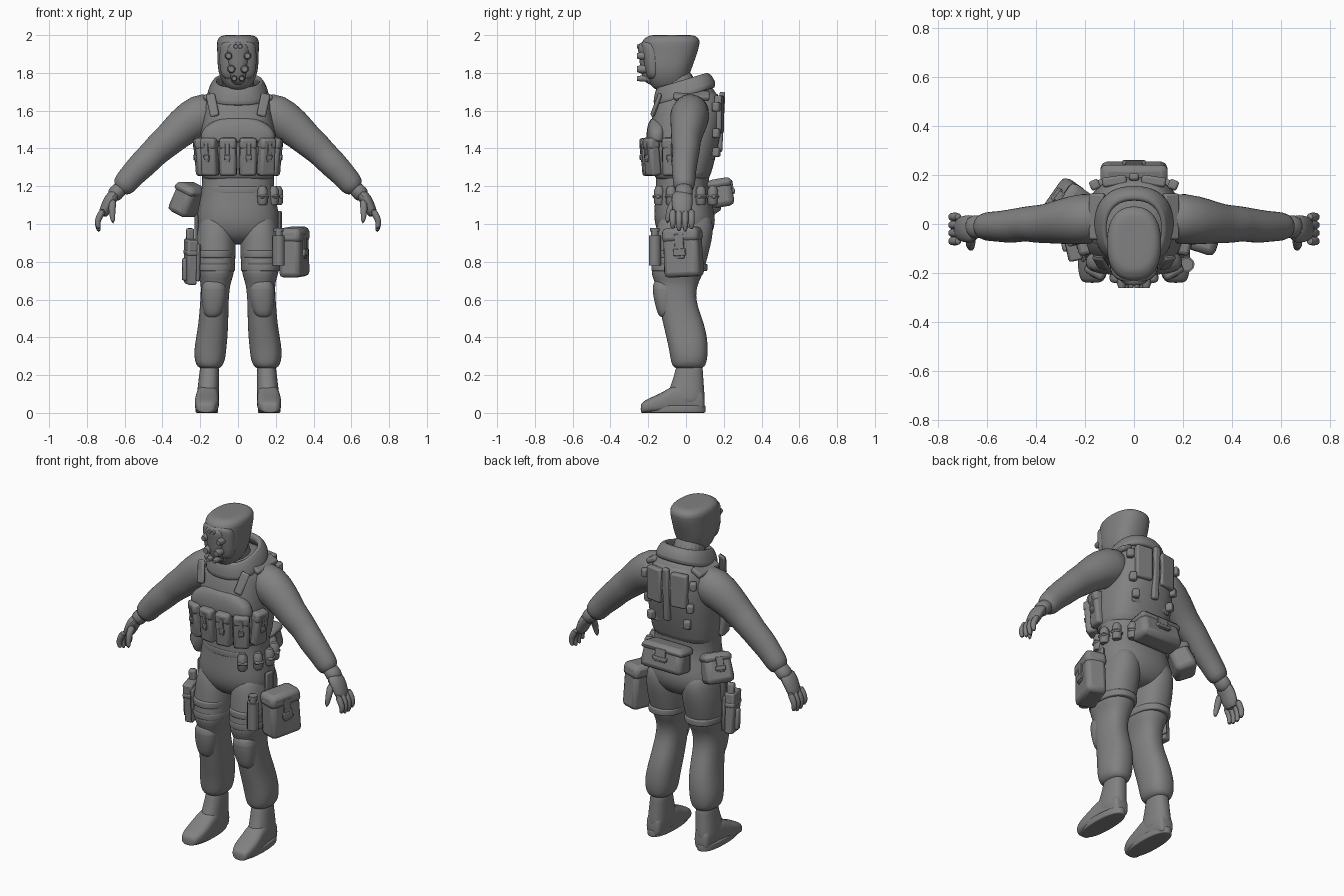
import bpy, bmesh, math
from mathutils import Vector, Matrix, Euler

if "Cube" in bpy.data.objects:
    bpy.data.objects.remove(bpy.data.objects["Cube"], do_unlink=True)

grey = bpy.data.materials.new("plain_grey")
grey.use_nodes = True
tone = (0.22, 0.22, 0.22, 1)
grey.diffuse_color = tone
grey.node_tree.nodes["Principled BSDF"].inputs["Base Color"].default_value = tone
parts = []


def finish(name, mesh_data, subdivision=0, bevel=0):
    bmesh.ops.recalc_face_normals(mesh_data, faces=mesh_data.faces)
    mesh = bpy.data.meshes.new(name)
    mesh_data.to_mesh(mesh)
    mesh_data.free()
    mesh.materials.append(grey)
    part = bpy.data.objects.new(name, mesh)
    bpy.context.collection.objects.link(part)
    if bevel:
        modifier = part.modifiers.new("Bevel", "BEVEL")
        modifier.width, modifier.segments = bevel, 2
    if subdivision:
        modifier = part.modifiers.new("Subdivision", "SUBSURF")
        modifier.levels = modifier.render_levels = subdivision
    parts.append(part)


def skin(name, rings, subdivision, closed=False):
    """Bridge rings of points, then cap the ends or join them."""
    mesh_data = bmesh.new()
    loops = [[mesh_data.verts.new(point) for point in ring] for ring in rings]
    following = loops[1:] + loops[:1] if closed else loops[1:]
    for lower, upper in zip(loops, following):
        for i in range(len(lower)):
            mesh_data.faces.new((lower[i - 1], lower[i], upper[i], upper[i - 1]))
    if not closed:
        mesh_data.faces.new(loops[0])
        mesh_data.faces.new(loops[-1])
    finish(name, mesh_data, subdivision)


def loft(name, rings, side=1, upright=True, power=0.85, tilt=0, closed=False, count=20):
    """Rings are (station, x low, x high, low, high); the last pair is y, or z when lying."""
    outlines = []
    for station, left, right, low, high in rings:
        outline = []
        for i in range(count):
            angle = math.tau * i / count
            across, along = (math.copysign(abs(value) ** power, value)
                             for value in (math.cos(angle), math.sin(angle)))
            x = side * ((left + right) + across * (right - left)) / 2
            other = ((low + high) + along * (high - low)) / 2
            outline.append((x, other, station + tilt * other) if upright else (x, station, other))
        outlines.append(outline)
    skin(name, outlines, 2, closed)


def even(rows):
    """Turn (height, half width, front, back) rows into centred rings."""
    return [(height, -half, half, front, back) for height, half, front, back in rows]


def hoop(name, height, left, right, front, back, side=1):
    """A strap with rounded rims around a limb or the waist."""
    rings = []
    for lift, swell in ((-0.02, 0), (-0.02, 0.006), (0.02, 0.006), (0.02, 0)):
        rings.append((height + lift, left - swell, right + swell, front - swell, back + swell))
    loft(name, rings, side)


def tube(name, path, side=1, subdivision=0, count=12, depth=1):
    """Path points are (x, y, z, radius); depth scales the radius in y."""
    points = [Vector((side * x, y, z)) for x, y, z, radius in path]
    rings = []
    for i, point in enumerate(path):
        heading = (points[min(i + 1, len(points) - 1)] - points[max(i - 1, 0)]).normalized()
        guide = Vector((1, 0, 0)) if abs(heading.y) > abs(heading.z) else Vector((0, 1, 0))
        along = (guide - heading * guide.dot(heading)).normalized()
        across = heading.cross(along)
        turns = [math.tau * k / count for k in range(count)]
        rings.append([points[i] + point[-1] * (across * math.cos(turn) + along * depth * math.sin(turn))
                      for turn in turns])
    skin(name, rings, subdivision)


def place(location, turn=0, lean=0, roll=0):
    angles = [math.radians(angle) for angle in (lean, roll, turn)]
    return Matrix.Translation(location) @ Euler(angles).to_matrix().to_4x4()


def box(name, frame, size, offset=(0, 0, 0), bevel=0.01, taper=1):
    mesh_data = bmesh.new()
    bmesh.ops.create_cube(mesh_data, size=1)
    for vert in mesh_data.verts:
        narrow = taper if vert.co.z > 0 else 1
        scaled = Vector((vert.co.x * size[0] * narrow, vert.co.y * size[1] * narrow, vert.co.z * size[2]))
        vert.co = frame @ (scaled + Vector(offset))
    finish(name, mesh_data, bevel=bevel)


def pouch(name, frame, width, depth, height, bevel=0.015, taper=0.95):
    """Bag facing local -y with a flap, strap and buckle."""
    box(name, frame, (width, depth, height), bevel=bevel, taper=taper)
    box(name + "_flap", frame, (width * 1.03, depth * 1.08, height * 0.3), (0, 0, height * 0.36), bevel, taper)
    box(name + "_strap", frame, (width / 4, 0.01, height / 2), (0, -depth / 2, height / 8), 0.003)
    box(name + "_buckle", frame, (width / 3, 0.02, height / 7), (0, -depth / 2, 0), 0.004)


# Torso, vest and collar
loft("torso", even([(.89, .1, -.08, .08), (.93, .2, -.14, .13), (1, .224, -.17, .16), (1.08, .216, -.17, .15),
                    (1.2, .185, -.16, .11), (1.4, .2, -.16, .15), (1.6, .2, -.16, .18), (1.68, .17, -.14, .17),
                    (1.75, .1, -.1, .13)]))
loft("vest", even([(1.23, .18, -.15, .11), (1.24, .2, -.17, .13), (1.44, .21, -.2, .18),
                   (1.58, .19, -.18, .2), (1.65, .17, -.16, .19), (1.72, .13, -.12, .16)]), power=.75)
loft("chest_plate", even([(1.43, .18, -.2, -.1), (1.44, .2, -.21, -.1), (1.5, .2, -.21, -.1),
                          (1.57, .1, -.19, -.1)]), power=.7)
loft("collar", even([(1.66, .16, -.16, .14), (1.69, .17, -.18, .17), (1.78, .13, -.16, .12),
                     (1.76, .1, -.13, .08)]), tilt=.3, closed=True)
loft("neck", even([(1.66, .09, -.12, .08), (1.84, .09, -.13, .03)]))

# Hooded head and mask
loft("hood", even([(1.7, .05, -.17, -.02), (1.76, .09, -.2, .01), (1.82, .11, -.22, .03), (1.9, .11, -.23, .06),
                   (1.97, .115, -.24, .08), (1.99, .1, -.21, .06), (2, .08, -.19, .04), (2, .04, -.15, 0)]))
loft("hood_opening_rim", even([(1.76, .07, -.2, -.15), (1.8, .1, -.22, -.12), (1.94, .1, -.24, -.12),
                               (1.97, .08, -.24, -.15)]))
loft("face_mask", even([(1.73, .03, -.2, -.1), (1.78, .05, -.24, -.1), (1.9, .07, -.25, -.1),
                        (1.94, .07, -.26, -.1), (1.97, .04, -.24, -.1)]))

for side, word in ((1, "left_"), (-1, "right_")):
    # Eyepieces and filters
    for label, x, z, radius in (("goggle", .05, 1.89, .02), ("cheek_filter", .035, 1.82, .022),
                                ("chin_filter", .02, 1.77, .016), ("brow_lens", .012, 1.94, .014)):
        tube(word + label, [(x, -.2, z, radius), (x, -.24, z, radius), (x, -.26, z, radius * .7)], side)

    # Sleeves with soft folds
    tube(word + "sleeve", [(.1, .03, 1.6, .1), (.2, .02, 1.58, .12), (.3, .01, 1.51, .1), (.36, 0, 1.45, .087),
                           (.41, 0, 1.41, .084), (.45, 0, 1.37, .076), (.5, -.01, 1.32, .077),
                           (.56, -.01, 1.26, .067), (.6, -.01, 1.21, .066), (.63, -.01, 1.18, .05)],
         side, subdivision=1, count=18, depth=.92)
    tube(word + "glove_cuff", [(.6, -.01, 1.21, .04), (.65, -.01, 1.16, .046), (.67, -.02, 1.14, .036)],
         side, subdivision=1, depth=1.15)

    # Hands
    tube(word + "palm", [(.64, -.02, 1.17, .034), (.68, -.02, 1.13, .035), (.7, -.02, 1.08, .032),
                         (.72, -.02, 1.04, .026)], side, subdivision=1, depth=1.7)
    for k, finger in enumerate(("index", "middle", "ring", "little")):
        y = -.07 + k * .033
        tube(word + finger + "_finger", [(.71, y, 1.08, .019), (.74, y, 1.03, .018), (.745, y, 1, .016),
                                         (.735, y, .95 + abs(k - 1.6) * .015, .01)], side, subdivision=1)
    tube(word + "thumb", [(.66, -.05, 1.13, .022), (.67, -.09, 1.08, .02), (.66, -.1, 1, .011)], side, subdivision=1)

    # Trouser legs, knee pads and boots
    loft(word + "trouser_leg", [
        (1.08, .05, .19, -.12, .12), (.98, .01, .22, -.165, .155), (.84, .01, .23, -.175, .12),
        (.73, .02, .215, -.19, .09), (.69, .04, .195, -.16, .065), (.6, .05, .2, -.15, .045),
        (.46, .05, .21, -.12, .105), (.34, .06, .235, -.09, .12), (.26, .07, .23, -.08, .11),
        (.23, .1, .2, -.06, .09)], side)
    loft(word + "knee_pad", [(.5, .1, .17, -.14, -.07), (.55, .07, .19, -.16, -.05), (.67, .05, .2, -.185, -.04),
                             (.71, .09, .17, -.16, -.08)], side)
    for name, height in (("lower", .77), ("upper", .84)):
        hoop(word + name + "_thigh_strap", height, .02, .22, -.18, .11, side)
    loft(word + "boot_shaft", [(.28, .1, .2, -.05, .09), (.2, .1, .205, -.06, .09), (.1, .1, .22, -.1, .1),
                               (.03, .1, .22, -.12, .1)], side)
    loft(word + "boot_foot", [
        (-.24, .14, .2, 0, .04), (-.23, .12, .22, 0, .06), (-.18, .1, .23, 0, .085), (-.12, .1, .23, 0, .11),
        (-.05, .1, .22, 0, .16), (.07, .11, .21, 0, .15), (.1, .12, .2, 0, .1)], side, upright=False, power=.7)
    hoop(word + "boot_sole", .02, .11, .22, -.23, .1, side)

    # Chest rig pouches
    for name, x, y, turn in (("inner", .052, -.205, 8), ("outer", .15, -.18, 30), ("flank", .195, -.08, 78)):
        pouch(word + name + "_magazine_pouch", place((side * x, y, 1.355), turn=side * turn, lean=5), .09, .06, .2)

    # Shoulder straps and back harness
    box(word + "front_shoulder_strap", place((side * .135, -.157, 1.63), side * 8, lean=-18, roll=side * 15),
        (.05, .02, .13))
    box(word + "shoulder_pad", place((side * .15, .03, 1.68), roll=side * 28), (.07, .19, .03))
    box(word + "back_panel", place((side * .08, .175, 1.58), turn=side * -8), (.1, .04, .2))
    for name, x, z in (("lower", .12, 1.38), ("middle", .14, 1.48), ("upper", .16, 1.62)):
        box(word + name + "_harness_tab", place((side * x, .16, z), turn=side * -25), (.04, .04, .05))

box("spine_strap", place((0, .185, 1.54), lean=-3), (.04, .03, .32))
box("lower_back_strap", place((0, .14, 1.36)), (.26, .02, .04))

# Belt and its bags
hoop("belt", 1.18, -.185, .185, -.16, .12)
pouch("rear_belt_bag", place((0, .185, 1.165), turn=180, lean=-10), .28, .13, .15, bevel=.03, taper=.9)
pouch("right_hip_bag", place((-.265, .085, 1.13), turn=-125, lean=-22), .17, .13, .17, bevel=.03, taper=.85)
for k in range(5):
    angle = math.radians(38 + 26 * k)
    x, y = .21 * math.sin(angle), -.18 * math.cos(angle)
    tube("belt_shell", [(x, y, 1.1, .02), (x, y, 1.11, .027), (x, y, 1.18, .027), (x, y, 1.2, .016)])
    box("shell_loop", place((x, y, 1.145), turn=math.degrees(angle)), (.055, .06, .02))

# Left thigh bag and canister
pouch("left_thigh_bag", place((.297, -.015, .85), turn=72, roll=-3), .2, .12, .26, bevel=.025)
box("thigh_bag_hanger", place((.22, -.02, .99), turn=80), (.06, .02, .16))
for name, bottom, top, radius in (("body", .78, .94, .032), ("neck", .94, .96, .02), ("cap", .96, .98, .026)):
    tube("canister_" + name, [(.215, -.165, z, radius) for z in (bottom, top)])

# Right thigh holster and sidearm
holster = place((-.25, -.085, .8), turn=-78, roll=5)
box("thigh_holster", holster, (.1, .05, .24), taper=1.15)
box("holster_plate", holster, (.14, .02, .2), (0, .03, 0))
box("holster_strap", holster, (.12, .06, .03), (0, 0, .05))
box("holster_magazine", holster, (.04, .03, .12), (0, -.03, -.04))
box("sidearm_grip", holster, (.04, .04, .11), (-.03, 0, .12))
box("holster_hanger", place((-.22, -.04, .96), turn=-85), (.05, .02, .18))

# Smooth shading with crisp edges
bpy.ops.object.select_all(action="DESELECT")
for part in parts:
    part.select_set(True)
bpy.context.view_layer.objects.active = parts[0]
bpy.ops.object.shade_smooth_by_angle(angle=math.radians(40))
